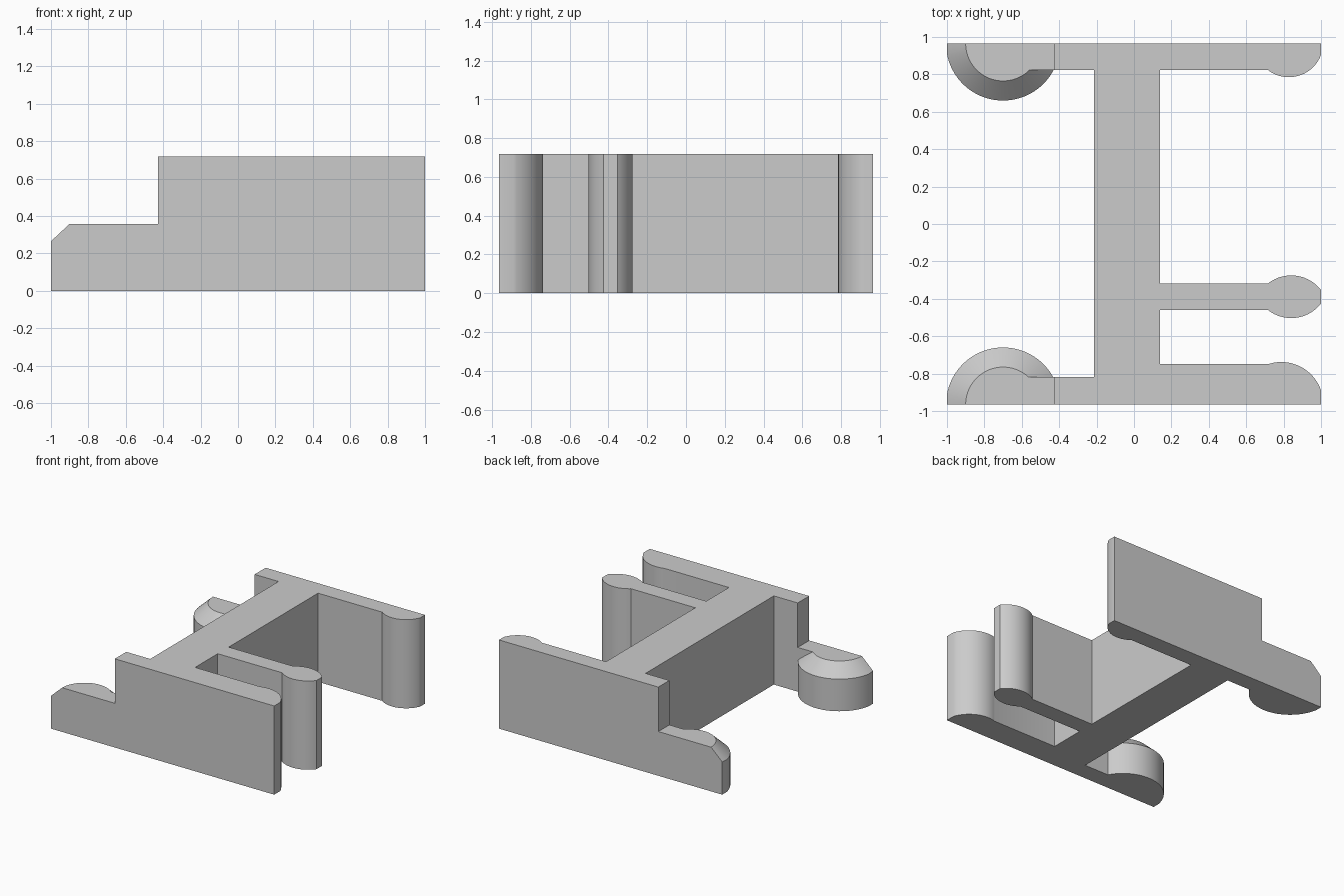
import bpy, bmesh, math
from mathutils import Vector

cube = bpy.data.objects.get("Cube")
if cube:
    bpy.data.objects.remove(cube, do_unlink=True)

HEIGHT, LOW, EDGE, STEP_X = 0.718, 0.358, 0.965, -0.428

grey = bpy.data.materials.new("plain grey")
grey.use_nodes = True
colour = (0.6, 0.6, 0.6, 1)
grey.diffuse_color = colour
grey.node_tree.nodes["Principled BSDF"].inputs["Base Color"].default_value = colour


def make_object(name, bm):
    bmesh.ops.recalc_face_normals(bm, faces=bm.faces)
    mesh = bpy.data.meshes.new(name)
    bm.to_mesh(mesh)
    bm.free()
    mesh.materials.append(grey)
    obj = bpy.data.objects.new(name, mesh)
    bpy.context.collection.objects.link(obj)
    return obj


def arc(a, m, b, steps=20):
    """Points on the circle through a, m and b, from a to b."""
    a, m, b = Vector(a), Vector(m), Vector(b)
    u, v = m - a, b - a
    d = 2 * (u.x * v.y - u.y * v.x)
    c = a + Vector((v.y * u.length_squared - u.y * v.length_squared,
                    u.x * v.length_squared - v.x * u.length_squared)) / d
    start = math.atan2(a.y - c.y, a.x - c.x)
    sweep = math.atan2(b.y - c.y, b.x - c.x) - start
    turn = 2 * math.pi
    sweep = sweep % turn if d > 0 else -(-sweep % turn)
    r = (a - c).length
    return [(c.x + r * math.cos(start + sweep * i / steps),
             c.y + r * math.sin(start + sweep * i / steps)) for i in range(steps + 1)]


def extrude_plan(name, points, height):
    bm = bmesh.new()
    face = bm.faces.new([bm.verts.new((x, y, 0)) for x, y in points])
    top = bmesh.ops.extrude_face_region(bm, geom=[face])["geom"]
    bmesh.ops.translate(bm, vec=(0, 0, height),
                        verts=[g for g in top if isinstance(g, bmesh.types.BMVert)])
    return make_object(name, bm)


def catch(name, side):
    """Half-round foot with a sloped rim, cut flush with the frame edges."""
    bm = bmesh.new()
    rings = []
    for r, z in ((0.305, 0), (0.305, 0.26), (0.2, LOW)):
        ring = bmesh.ops.create_circle(bm, segments=96, radius=r)["verts"]
        bmesh.ops.translate(bm, verts=ring, vec=(-0.7, side * EDGE, z))
        rings.append(ring)
    for low, high in zip(rings, rings[1:]):
        for i in range(96):
            j = (i + 1) % 96
            bm.faces.new((low[i], low[j], high[j], high[i]))
    bm.faces.new(rings[0])
    bm.faces.new(rings[-1])
    # Trim by the outer edge, the left end and the step
    for co, no in (((0, side * EDGE, 0), (0, side, 0)),
                   ((-1, 0, 0), (-1, 0, 0)),
                   ((STEP_X, 0, 0), (1, 0, 0))):
        cut = bmesh.ops.bisect_plane(bm, geom=bm.verts[:] + bm.edges[:] + bm.faces[:],
                                     plane_co=co, plane_no=no, clear_outer=True)
        bmesh.ops.holes_fill(bm, edges=[e for e in bm.edges if e.is_boundary])
    return make_object(name, bm)


# Frame seen from above, counter-clockwise from the front left corner
outline = [(STEP_X, -EDGE), (1, -EDGE)]
outline += arc((1, -0.89), (0.79, -0.738), (0.718, -0.749))
outline += [(0.14, -0.749), (0.14, -0.459)]
outline += arc((0.715, -0.459), (0.835, -0.503), (1, -0.425))
outline += arc((1, -0.353), (0.835, -0.275), (0.715, -0.319))
outline += [(0.14, -0.319), (0.14, 0.824)]
outline += arc((0.715, 0.824), (0.83, 0.785), (1, 0.904))
outline += [(1, EDGE), (STEP_X, EDGE), (STEP_X, 0.824), (-0.214, 0.824),
            (-0.214, -0.818), (STEP_X, -0.818)]
frame = extrude_plan("frame", outline, HEIGHT)

# Low arms and catches on the left end, merged into the frame
for label, side, inner in (("front", -1, 0.818), ("back", 1, 0.824)):
    arm = extrude_plan(label + "_low_arm",
                       [(-0.566, side * inner), (STEP_X, side * inner),
                        (STEP_X, side * EDGE), (-0.566, side * EDGE)], LOW)
    for part in (catch(label + "_catch", side), arm):
        mod = frame.modifiers.new(part.name, "BOOLEAN")
        mod.operation = "UNION"
        mod.solver = "EXACT"
        mod.object = part
        bpy.ops.object.select_all(action="DESELECT")
        bpy.context.view_layer.objects.active = frame
        frame.select_set(True)
        bpy.ops.object.modifier_apply(modifier=mod.name)
        bpy.data.objects.remove(part, do_unlink=True)

bpy.ops.object.shade_smooth_by_angle(angle=math.radians(25))
